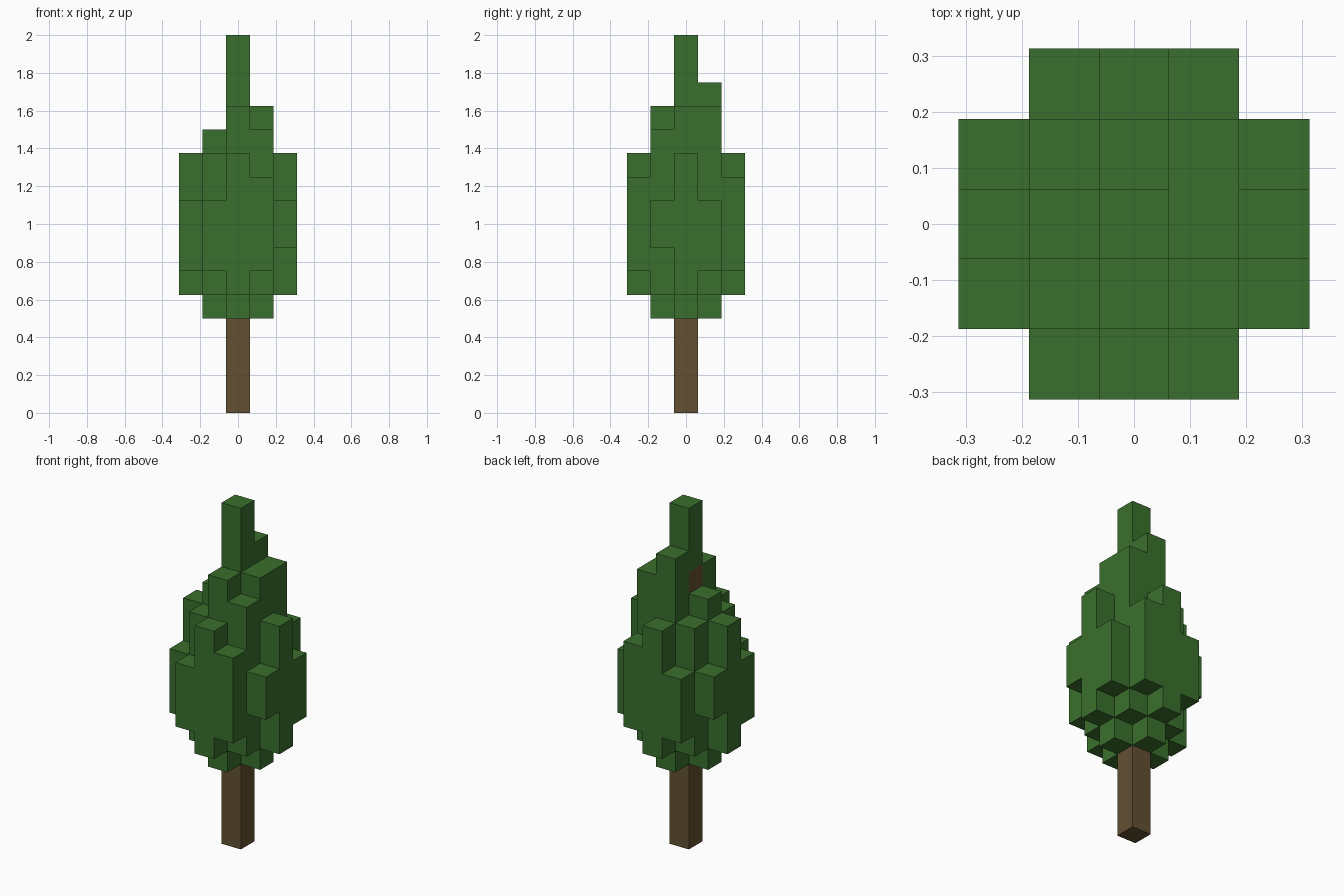
import bpy
import bmesh
from mathutils import Vector

old = bpy.data.objects.get("Cube")
if old:
    bpy.data.objects.remove(old, do_unlink=True)

UNIT = 0.125  # edge length of one block


def make_material(name, rgb):
    mat = bpy.data.materials.new(name)
    mat.use_nodes = True
    mat.diffuse_color = (*rgb, 1)
    mat.node_tree.nodes["Principled BSDF"].inputs["Base Color"].default_value = (*rgb, 1)
    return mat


leaf_green = make_material("leaf green", (0.042, 0.159, 0.026))
bark_brown = make_material("bark brown", (0.125, 0.080, 0.033))

# Top of each foliage column, in blocks: rows run back to front, columns left to right
TOPS = [
    [0, 9, 11, 10, 0],
    [9, 11, 14, 13, 9],
    [11, 12, 16, 13, 11],
    [9, 11, 13, 12, 9],
    [0, 9, 11, 10, 0],
]
TRUNK_TOP = 13


def foliage_bottom(x, y):
    """The crown's underside steps up with distance from the trunk."""
    if (x, y) in ((2, -1), (-2, 1)):
        return 7
    return 3 + abs(x) + abs(y)


trunk_blocks = {(0, 0, z) for z in range(TRUNK_TOP)}
foliage_blocks = set()
for row, tops in enumerate(TOPS):
    for col, top in enumerate(tops):
        x, y = col - 2, 2 - row
        start = TRUNK_TOP if (x, y) == (0, 0) else foliage_bottom(x, y)
        foliage_blocks |= {(x, y, z) for z in range(start, top)}

solid = trunk_blocks | foliage_blocks


def build_blocks(name, blocks, mat):
    """Make a shell from only those block sides that touch open air."""
    bm = bmesh.new()
    for block in sorted(blocks):
        centre = Vector(block) + Vector((0, 0, 0.5))
        for axis in range(3):
            for sign in (-1, 1):
                n = Vector((0, 0, 0))
                n[axis] = sign
                if tuple(int(c) for c in Vector(block) + n) in solid:
                    continue
                u = Vector((0, 0, 0))
                u[(axis + 1) % 3] = 0.5
                v = n.cross(u)
                mid = centre + n * 0.5
                corners = (mid - u - v, mid + u - v, mid + u + v, mid - u + v)
                bm.faces.new([bm.verts.new(c * UNIT) for c in corners])
    bmesh.ops.remove_doubles(bm, verts=bm.verts[:], dist=0.001)
    mesh = bpy.data.meshes.new(name)
    bm.to_mesh(mesh)
    bm.free()
    mesh.materials.append(mat)
    obj = bpy.data.objects.new(name, mesh)
    bpy.context.collection.objects.link(obj)
    return obj


build_blocks("trunk", trunk_blocks, bark_brown)
build_blocks("foliage", foliage_blocks, leaf_green)
